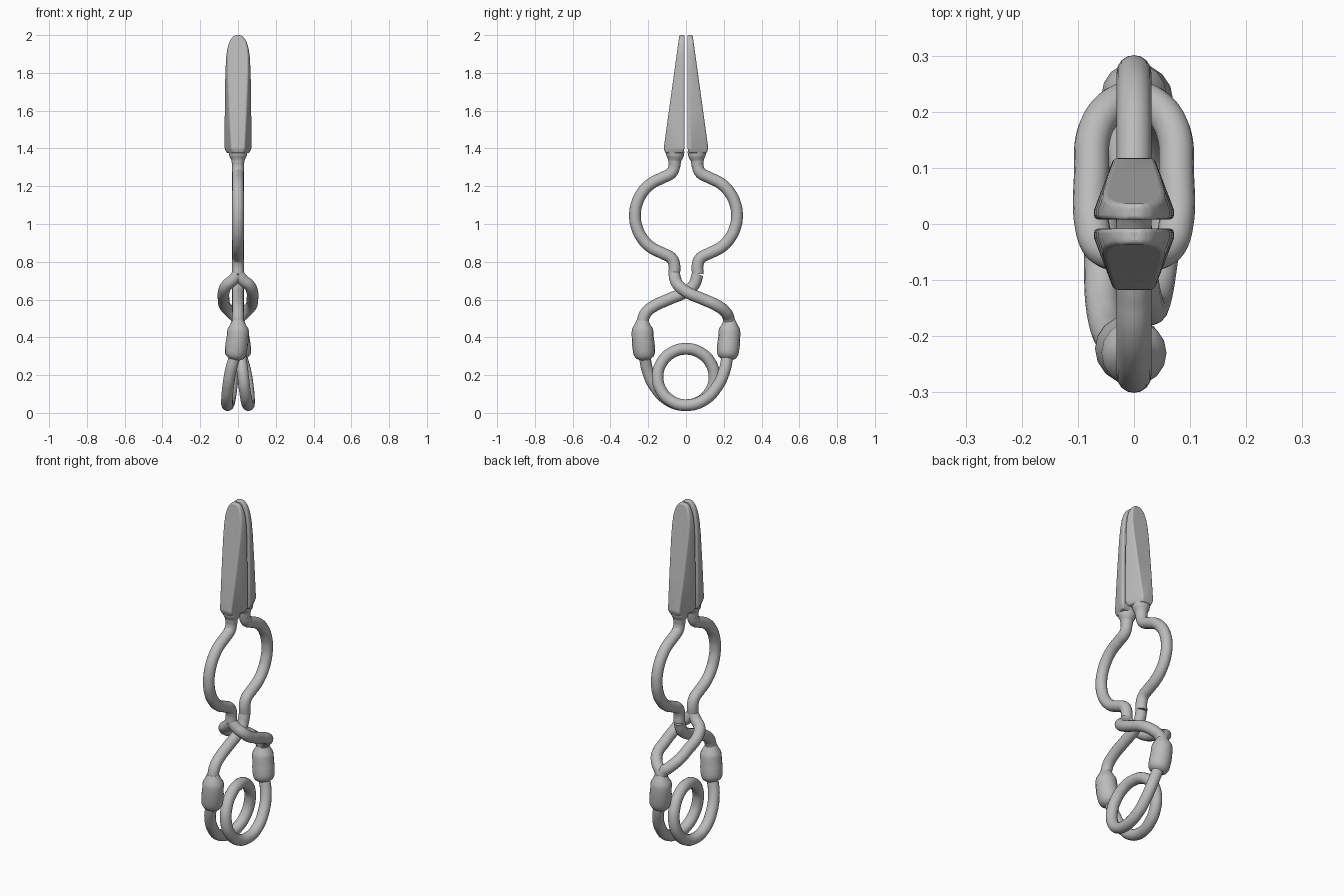
import bpy, bmesh
from math import sin, cos, radians

if "Cube" in bpy.data.objects:
    bpy.data.objects.remove(bpy.data.objects["Cube"], do_unlink=True)

steel = bpy.data.materials.new("steel_grey")
steel.use_nodes = True
GREY = (0.5, 0.5, 0.5, 1)
steel.diffuse_color = GREY
steel.node_tree.nodes["Principled BSDF"].inputs["Base Color"].default_value = GREY
R = 0.031


def finish(ob, angle):
    bpy.ops.object.select_all(action='DESELECT')
    ob.select_set(True)
    bpy.context.view_layer.objects.active = ob
    if ob.type == 'CURVE':
        bpy.ops.object.convert(target='MESH')
    bpy.ops.object.shade_smooth_by_angle(angle=radians(angle))


def tube(name, pts, poly=False):
    """Round wire through (x, y, z[, radius]) points."""
    cu = bpy.data.curves.new(name, 'CURVE')
    cu.dimensions = '3D'
    cu.bevel_depth = 1
    cu.bevel_resolution = 6
    cu.resolution_u = 8
    cu.use_fill_caps = True
    sp = cu.splines.new('POLY' if poly else 'BEZIER')
    points = sp.points if poly else sp.bezier_points
    points.add(len(pts) - 1)
    for p, q in zip(points, pts):
        p.co = (*q[:3], 1) if poly else q[:3]
        p.radius = q[3] if len(q) > 3 else R
        if not poly:
            p.handle_left_type = p.handle_right_type = 'AUTO'
    cu.materials.append(steel)
    ob = bpy.data.objects.new(name, cu)
    bpy.context.collection.objects.link(ob)
    finish(ob, 50)


def turn(pts):
    """Half turn about the vertical axis."""
    return [(-p[0], -p[1], *p[2:]) for p in pts]


def jaw(name, s):
    """Tapered jaw: lofted trapezoid sections with a rounded tip."""
    bm = bmesh.new()
    rings = []
    for z, hw in ((1.375, .06), (1.4, .071), (1.6, .07), (1.8, .067), (1.88, .063),
                  (1.93, .056), (1.965, .045), (1.988, .031), (2.0, .014)):
        yi = .008
        yo = .118 - (z - 1.4) * .138
        if z < 1.4:
            yi, yo = .016, .11
        wo = max(hw - .4 * (yo - .03), hw * .45)
        lip = min(yi + .018, yo - .006)
        sec = [(hw, yi), (hw, lip), (wo, yo), (-wo, yo), (-hw, lip), (-hw, yi)]
        rings.append([bm.verts.new((x, s * y, z)) for x, y in sec])
    for a, b in zip(rings, rings[1:]):
        for i in range(6):
            j = (i + 1) % 6
            bm.faces.new((a[i], a[j], b[j], b[i]))
    bm.faces.new(rings[0])
    bm.faces.new(rings[-1])
    bmesh.ops.recalc_face_normals(bm, faces=bm.faces)
    me = bpy.data.meshes.new(name)
    bm.to_mesh(me)
    bm.free()
    me.materials.append(steel)
    ob = bpy.data.objects.new(name, me)
    bpy.context.collection.objects.link(ob)
    bev = ob.modifiers.new("soft_edges", 'BEVEL')
    bev.width = .007
    bev.segments = 3
    bev.angle_limit = radians(22)
    finish(ob, 35)


# crossing path shared by both arms: (y, z, sideways spread of the link)
cross = [(-.062, .735, 0), (-.056, .705, .025), (-.04, .675, .06), (0, .642, .075),
         (.09, .602, .076), (.165, .568, .07), (.208, .535, .042), (.226, .5, .008),
         (.23, .46, 0)]

# upper arms: flared neck, shoulder, bowed half, shoulder
for name, s in (("front", -1), ("back", 1)):
    jaw(name + "_jaw", s)
    bow = [(0, s * (.06 + .21 * cos(radians(a))), 1.045 + .21 * sin(radians(a)))
           for a in range(72, -73, -18)]
    top = [(0, s * .058, 1.385, .05), (0, s * .058, 1.36, .046), (0, s * .06, 1.335, .034),
           (0, s * .062, 1.305), (0, s * .076, 1.272)]
    low = [(0, s * .076, .818), (0, s * .062, .785), (0, s * .062, .735)]
    tube(name + "_arm", top + bow + low)

# plain crossing rod passing through the split link
tube("crossing_rod", [(0, -y, z) for y, z, w in cross if z not in (.705,)])
for name, s in (("left", 1), ("right", -1)):
    tube(name + "_link_strand", [(s * w, y, z) for y, z, w in cross])

# swollen sleeves joining the arms to the spring
sleeve = [(0, -.23, .49, R), (0, -.231, .465, .043), (0, -.231, .448, .054),
          (0, -.23, .43, .058), (-.002, -.229, .4, .058), (-.006, -.226, .365, .06),
          (-.011, -.222, .33, .059), (-.014, -.22, .31, .056), (-.017, -.218, .295, .048),
          (-.019, -.217, .285, R)]
tube("front_sleeve", sleeve, True)
tube("back_sleeve", turn(sleeve), True)

# coil spring handle: first half, then the same half turned around
half = [(-.017, -.219, .3), (-.038, -.204, .225), (-.052, -.165, .14),
        (-.058, -.092, .066), (-.055, 0, .041)]
half += [(-.055 * (1 - t / 180), .15 * sin(radians(t)), .19 - .149 * cos(radians(t)))
         for t in range(30, 180, 30)]
tube("spring_coil", half + [(0, 0, .339)] + turn(half)[::-1])
